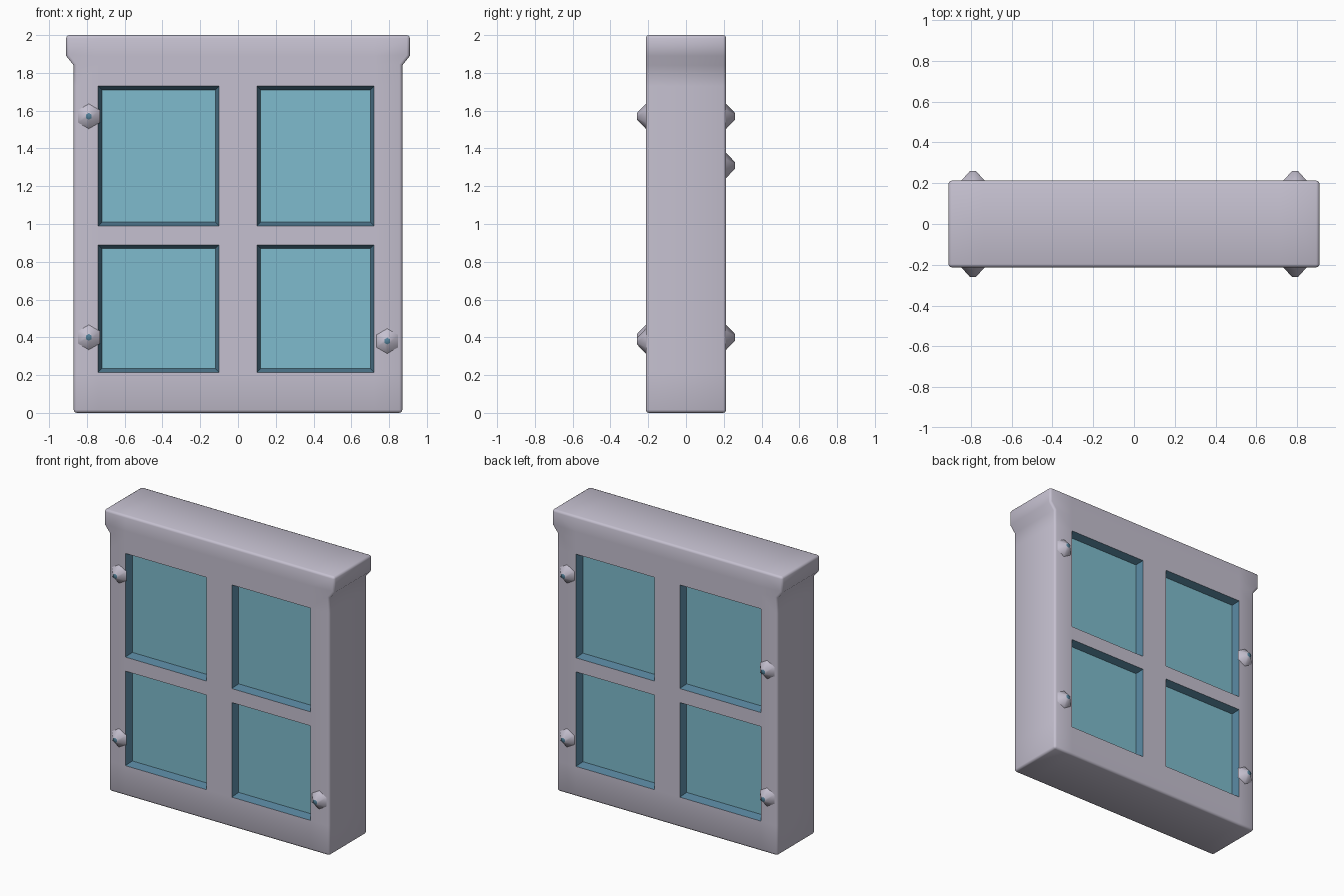
import bpy, bmesh, math
from mathutils import Matrix, Vector

if "Cube" in bpy.data.objects:
    bpy.data.objects.remove(bpy.data.objects["Cube"])


def material(name, rgb):
    m = bpy.data.materials.new(name)
    m.diffuse_color = (*rgb, 1)
    m.use_nodes = True
    m.node_tree.nodes["Principled BSDF"].inputs["Base Color"].default_value = m.diffuse_color
    return m


STONE = material("pale lavender grey", (0.56, 0.53, 0.63))
GLASS = material("light blue glass", (0.21, 0.50, 0.61))
REVEAL = material("dark blue reveal", (0.09, 0.22, 0.32))
D = 0.213  # half depth


def finish(bm, name, mats):
    bmesh.ops.recalc_face_normals(bm, faces=bm.faces)
    me = bpy.data.meshes.new(name)
    bm.to_mesh(me)
    bm.free()
    ob = bpy.data.objects.new(name, me)
    bpy.context.collection.objects.link(ob)
    for m in mats:
        me.materials.append(m)
    bpy.ops.object.select_all(action='DESELECT')
    ob.select_set(True)
    bpy.context.view_layer.objects.active = ob
    bpy.ops.object.shade_smooth_by_angle(angle=math.radians(50))
    return ob


# Frame: a gridded slab whose four pane cells are sunk on both sides
xs = [-0.87, -0.74, -0.10, 0.10, 0.72, 0.87]
zs = [0, 0.215, 0.89, 0.99, 1.73, 1.84, 1.89, 2.0]
nx, nz = len(xs), len(zs)
bm = bmesh.new()


def column_x(i, z):
    flare = 0.91 if z > 1.86 else 0.87       # lintel overhangs at the ends
    return math.copysign(flare, xs[i]) if i in (0, nx - 1) else xs[i]


grid = {(s, i, j): bm.verts.new((column_x(i, z), s * D, z))
        for s in (-1, 1) for i in range(nx) for j, z in enumerate(zs)}
panes = []
for s in (-1, 1):
    for i in range(nx - 1):
        for j in range(nz - 1):
            f = bm.faces.new([grid[s, i, j], grid[s, i + 1, j],
                              grid[s, i + 1, j + 1], grid[s, i, j + 1]])
            if i in (1, 3) and j in (1, 3):
                panes.append(f)
# Outer rim joining front to back
rim = ([(i, 0) for i in range(nx)] + [(nx - 1, j) for j in range(1, nz)]
       + [(i, nz - 1) for i in range(nx - 2, -1, -1)]
       + [(0, j) for j in range(nz - 2, 0, -1)])
for a, b in zip(rim, rim[1:] + rim[:1]):
    bm.faces.new([grid[-1, *a], grid[-1, *b], grid[1, *b], grid[1, *a]])
bmesh.ops.recalc_face_normals(bm, faces=bm.faces)

# Sink the panes: sloped dark reveals around light glass
for f in panes:
    ring = bmesh.ops.inset_individual(bm, faces=[f], thickness=0.028, depth=-0.05)
    f.material_index = 1
    for r in ring['faces']:
        r.material_index = 2

# Soften the outside edges
outer = [e for e in bm.edges if len(e.link_faces) == 2
         and all(f.material_index == 0 for f in e.link_faces)
         and e.calc_face_angle(0) > math.radians(60)]
bmesh.ops.bevel(bm, geom=outer, offset=0.016, segments=2, profile=0.5,
                affect='EDGES', clamp_overlap=True)
finish(bm, "window_frame", [STONE, GLASS, REVEAL])

# Hinge studs: low pointed knobs on both faces
studs = [(-0.79, -1, 1.57), (-0.79, -1, 0.40), (0.79, -1, 0.38),
         (0.79, 1, 1.57), (0.79, 1, 0.40), (-0.79, 1, 1.31), (-0.79, 1, 0.40)]
for n, (x, s, z) in enumerate(studs):
    bm = bmesh.new()
    place = Matrix.Translation((x, s * (D + 0.022), z)) @ Matrix.Rotation(-s * math.pi / 2, 4, 'X')
    bmesh.ops.create_cone(bm, segments=6, cap_ends=True, radius1=0.068,
                          radius2=0.018, depth=0.048, matrix=place)
    for f in bm.faces:                        # blue tip
        if all(abs(v.co.y) > D + 0.04 for v in f.verts):
            f.material_index = 1
    finish(bm, f"hinge_stud_{n + 1}", [STONE, REVEAL])
